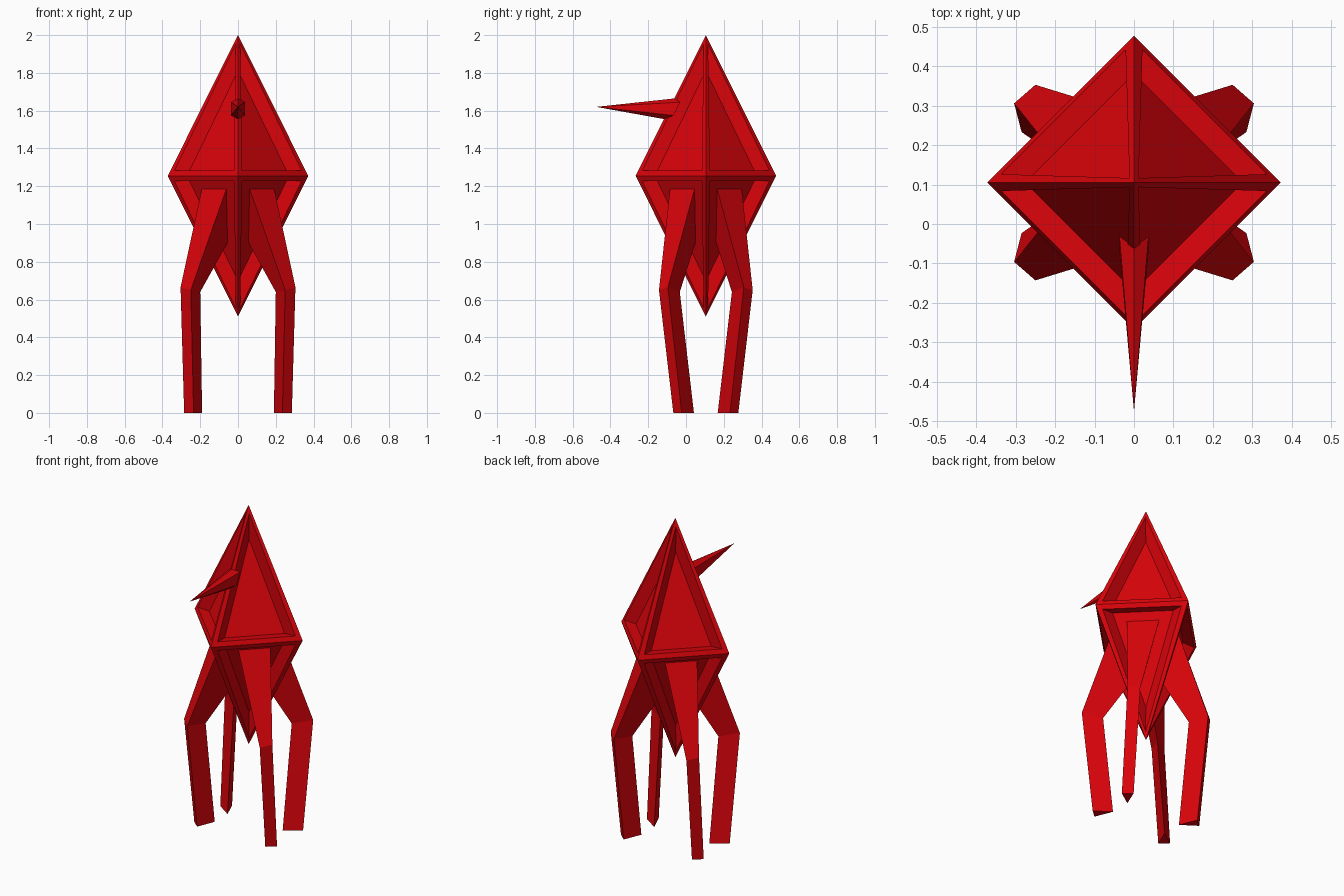
import bpy, bmesh, math
from mathutils import Vector

if "Cube" in bpy.data.objects:
    bpy.data.objects.remove(bpy.data.objects["Cube"])

CENTRE = Vector((0, 0.105, 1.255))   # body centre
CY, R, H = CENTRE.y, 0.372, 0.745    # half width and half height of the body
red = bpy.data.materials.new("red")
red.diffuse_color = (0.7, 0.001, 0.003, 1)
red.use_nodes = True
red.node_tree.nodes["Principled BSDF"].inputs["Base Color"].default_value = red.diffuse_color


def finish(bm, name):
    me = bpy.data.meshes.new(name)
    bmesh.ops.recalc_face_normals(bm, faces=bm.faces)
    bm.to_mesh(me)
    bm.free()
    me.materials.append(red)
    bpy.context.collection.objects.link(bpy.data.objects.new(name, me))


def loft(rings, name):
    """Skin a list of equal-length rings and cap both ends."""
    bm = bmesh.new()
    vs = [[bm.verts.new(p) for p in r] for r in rings]
    n = len(rings[0])
    for a, b in zip(vs, vs[1:]):
        for i in range(n):
            j = (i + 1) % n
            bm.faces.new((a[i], a[j], b[j], b[i]))
    bm.faces.new(vs[0])
    bm.faces.new(vs[-1])
    finish(bm, name)


# Body: octahedron whose faces each hold a panel sunk towards the centre
bm = bmesh.new()
quarter = [i * math.pi / 2 for i in range(4)]
eq = [bm.verts.new(CENTRE + Vector((R * math.cos(a), R * math.sin(a), 0))) for a in quarter]
for z in (H, -H):
    tip = bm.verts.new(CENTRE + Vector((0, 0, z)))
    for i in range(4):
        bm.faces.new((eq[i], eq[(i + 1) % 4], tip))
bmesh.ops.recalc_face_normals(bm, faces=bm.faces)
panels = list(bm.faces)
bmesh.ops.inset_individual(bm, faces=panels, thickness=0.049)
for f in bmesh.ops.extrude_discrete_faces(bm, faces=panels)["faces"]:
    for v in f.verts:
        v.co = CENTRE + (v.co - CENTRE) * 0.77
finish(bm, "body")

# Legs: three-sided, from the lower panels out to a knee and down to the foot
leg = [
    [(-0.045, -0.07, 1.19), (-0.175, 0.06, 1.19), (-0.045, 0.06, 0.91)],
    [(-0.062, -0.085, 1.185), (-0.192, 0.045, 1.185), (-0.056, 0.05, 0.90)],
    [(-0.25, -0.143, 0.65), (-0.304, -0.096, 0.665), (-0.20, -0.033, 0.64)],
    [(-0.235, -0.067, 0), (-0.285, -0.023, 0), (-0.19, 0.042, 0)],
]
for sx, side in ((1, "left"), (-1, "right")):
    for sy, end in ((1, "front"), (-1, "back")):
        loft([[(sx * x, CY + sy * (y - CY), z) for x, y, z in r] for r in leg], f"{end}_{side}_leg")

# Beak: six-sided spike growing out of the front ridge
bm = bmesh.new()
tip = bm.verts.new((0, -0.475, 1.62))
base = []
for x, z in ((0, 1.665), (0.037, 1.645), (0.037, 1.575), (0, 1.555), (-0.037, 1.575), (-0.037, 1.645)):
    reach = R * (CENTRE.z + H - z) / H - abs(x)   # ridge surface at this height
    base.append(bm.verts.new((x, CY - reach + 0.004, z)))
for i in range(6):
    bm.faces.new((base[i], base[(i + 1) % 6], tip))
finish(bm, "beak")
